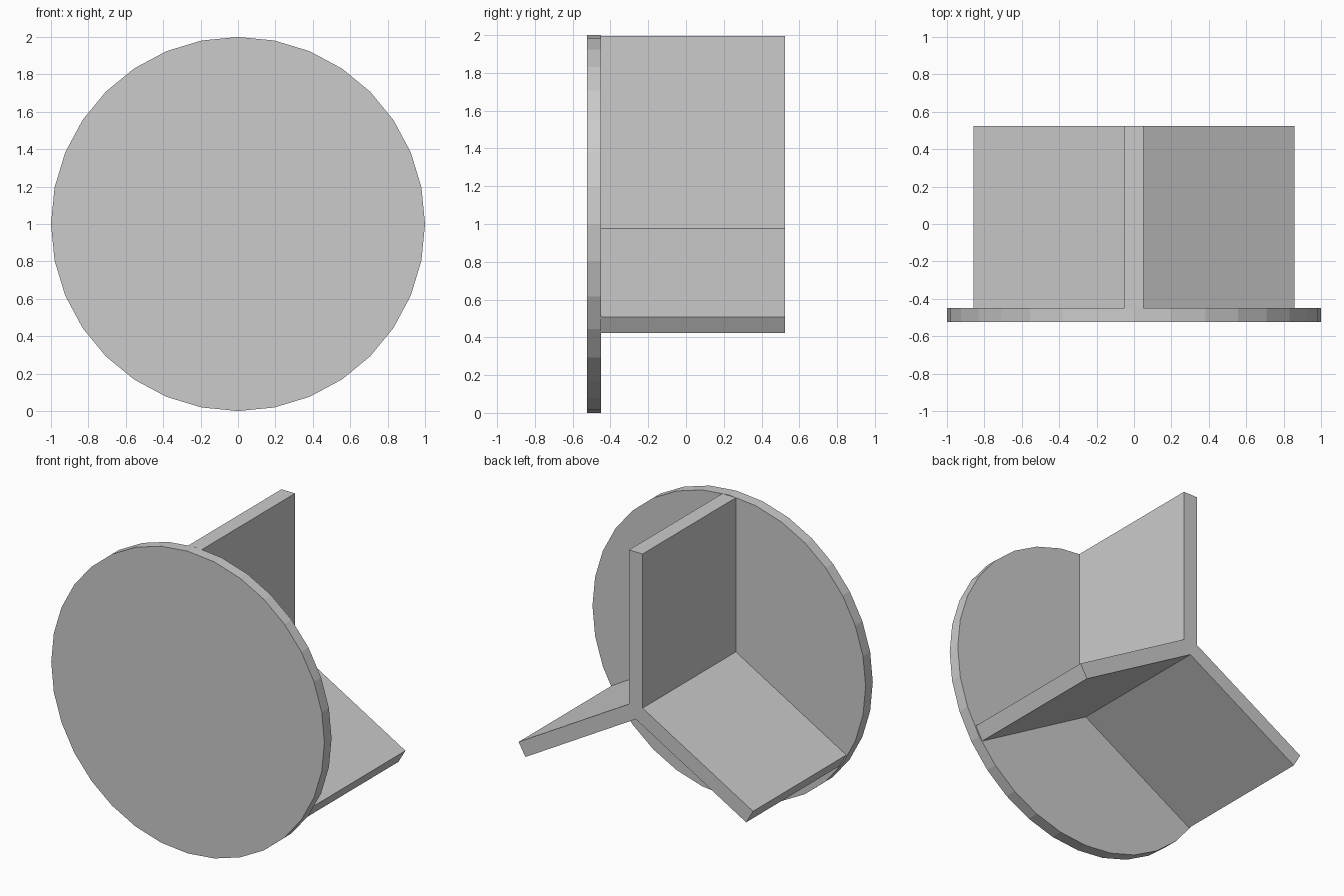
import bpy, bmesh
from math import sin, cos, pi, radians, hypot, atan2

if "Cube" in bpy.data.objects:
    bpy.data.objects.remove(bpy.data.objects["Cube"])


def extrude_profile(name, points, y0, y1):
    """Extrude an (x, z) outline, listed counter-clockwise, from y0 to y1."""
    bm = bmesh.new()
    face = bm.faces.new([bm.verts.new((x, y0, z)) for x, z in points])
    res = bmesh.ops.extrude_face_region(bm, geom=[face])
    verts = [v for v in res["geom"] if isinstance(v, bmesh.types.BMVert)]
    bmesh.ops.translate(bm, verts=verts, vec=(0, y1 - y0, 0))
    bmesh.ops.recalc_face_normals(bm, faces=bm.faces)
    mesh = bpy.data.meshes.new(name)
    bm.to_mesh(mesh)
    bm.free()
    obj = bpy.data.objects.new(name, mesh)
    bpy.context.collection.objects.link(obj)
    return obj


FRONT, PLATE_BACK, BACK = -0.525, -0.45, 0.525

# Round front plate, 32 sides
SIDES = 32
disc = [(cos(2 * pi * i / SIDES), 1 + sin(2 * pi * i / SIDES)) for i in range(SIDES)]
extrude_profile("round_plate", disc, FRONT, PLATE_BACK)

# Three fins joined in a Y, hub slightly below the plate centre
HUB_Z, HALF = 0.946, 0.05
outline = []
for deg, length in ((90, 1.049), (210, 0.962), (330, 0.962)):
    a = radians(deg)
    r = hypot(length, HALF)
    spread = atan2(HALF, length)
    inner = HALF / cos(radians(30))
    for radius, ang in ((r, a - spread), (r, a + spread), (inner, a + radians(60))):
        outline.append((radius * cos(ang), HUB_Z + radius * sin(ang)))
extrude_profile("three_way_fins", outline, PLATE_BACK, BACK)
